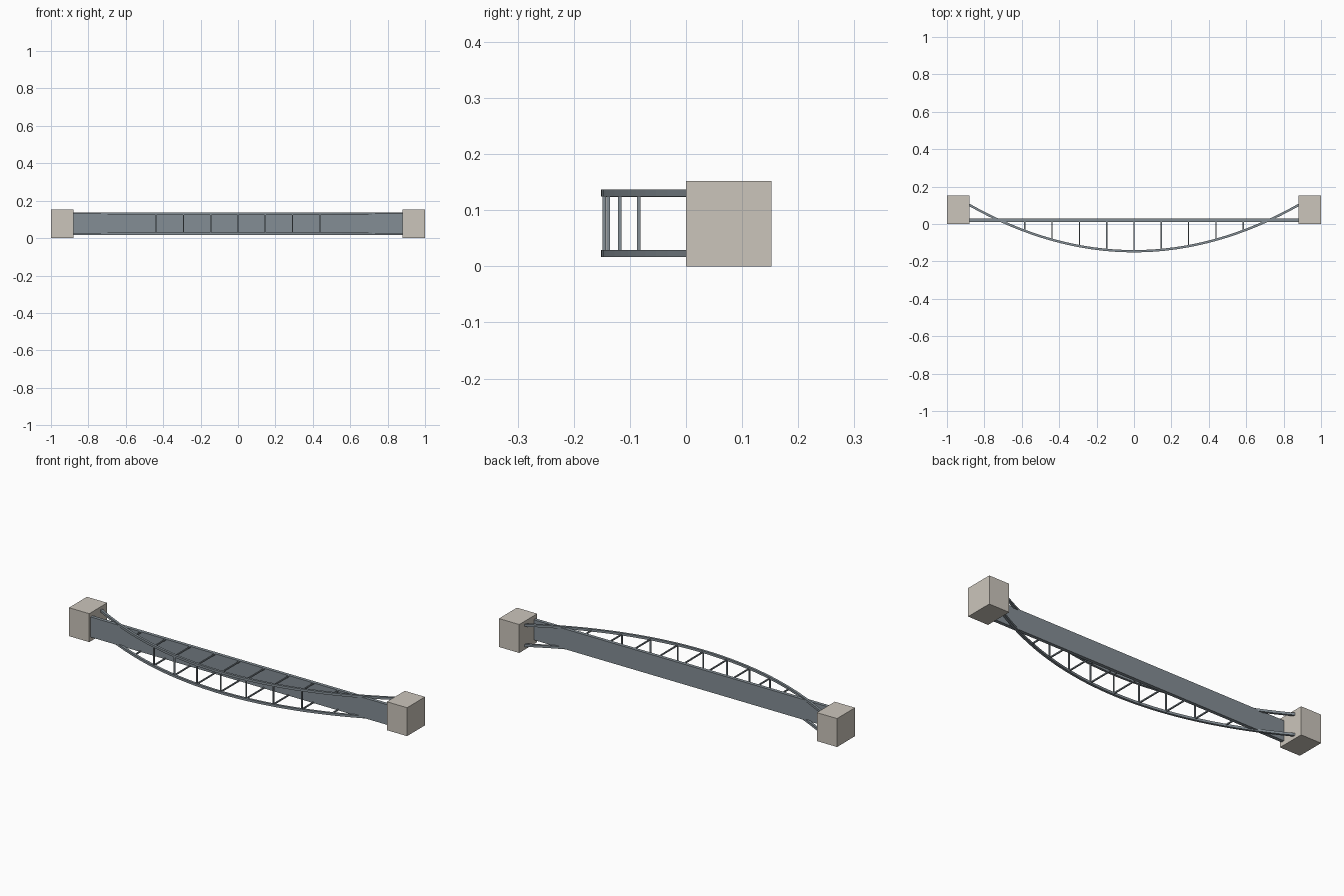
import bpy
import bmesh
from mathutils import Vector

cube = bpy.data.objects.get("Cube")
if cube:
    bpy.data.objects.remove(cube, do_unlink=True)


def make_material(name, rgb):
    mat = bpy.data.materials.new(name)
    mat.use_nodes = True
    mat.diffuse_color = (*rgb, 1)
    mat.node_tree.nodes["Principled BSDF"].inputs["Base Color"].default_value = (*rgb, 1)
    return mat


stone = make_material("warm stone", (0.60, 0.56, 0.50))
steel = make_material("blue grey steel", (0.23, 0.27, 0.30))


def finish(name, bm, mat):
    bmesh.ops.recalc_face_normals(bm, faces=bm.faces)
    mesh = bpy.data.meshes.new(name)
    bm.to_mesh(mesh)
    bm.free()
    mesh.materials.append(mat)
    obj = bpy.data.objects.new(name, mesh)
    bpy.context.collection.objects.link(obj)
    return obj


def box(name, low, high, mat):
    low, high = Vector(low), Vector(high)
    bm = bmesh.new()
    bmesh.ops.create_cube(bm, size=1)
    for v in bm.verts:
        v.co = (low + high) / 2 + v.co * (high - low)
    return finish(name, bm, mat)


HEIGHT = 0.152
RAIL = 0.0125      # arch bar thickness
BAR = 0.0065       # hanger and brace thickness
RAIL_Z = (0.0225, 0.1305)
END = 0.885
SPACING = 0.146
DECK_FRONT, DECK_BACK = 0.011, 0.029


def arch_y(x):
    return -0.1455 + 0.319 * x * x


# Square bar swept along a parabola
def arch(name, z):
    bm = bmesh.new()
    steps = 32
    rings = []
    for i in range(steps + 1):
        x = END * (2 * i / steps - 1)
        normal = Vector((-0.638 * x, 1, 0)).normalized() * RAIL / 2
        up = Vector((0, 0, RAIL / 2))
        centre = Vector((x, arch_y(x), z))
        rings.append([bm.verts.new(centre + normal * a + up * b)
                      for a, b in ((-1, -1), (1, -1), (1, 1), (-1, 1))])
    for r, s in zip(rings, rings[1:]):
        for k in range(4):
            n = (k + 1) % 4
            bm.faces.new((r[k], r[n], s[n], s[k]))
    bm.faces.new(rings[0])
    bm.faces.new(rings[-1])
    return finish(name, bm, steel)


# End blocks
box("left_abutment", (0.88, 0, 0), (1, 0.152, HEIGHT), stone)
box("right_abutment", (-1, 0, 0), (-0.88, 0.152, HEIGHT), stone)

# Straight deck between the blocks
box("deck", (-END, DECK_FRONT, RAIL_Z[0]), (END, DECK_BACK, RAIL_Z[1]), steel)

# Pair of arches with hangers tying them to the deck
h = BAR / 2
for side, z in zip(("lower", "upper"), RAIL_Z):
    arch(side + "_arch", z)
    inset = h if side == "lower" else -h
    for i in range(-4, 5):
        x = i * SPACING
        box(side + "_hanger", (x - h, arch_y(x), z + inset - h),
            (x + h, DECK_FRONT + h, z + inset + h), steel)

# Braces joining the two arches
for i in range(-3, 4):
    x = i * SPACING
    y = arch_y(x)
    box("arch_brace", (x - h, y - h, RAIL_Z[0]), (x + h, y + h, RAIL_Z[1]), steel)
